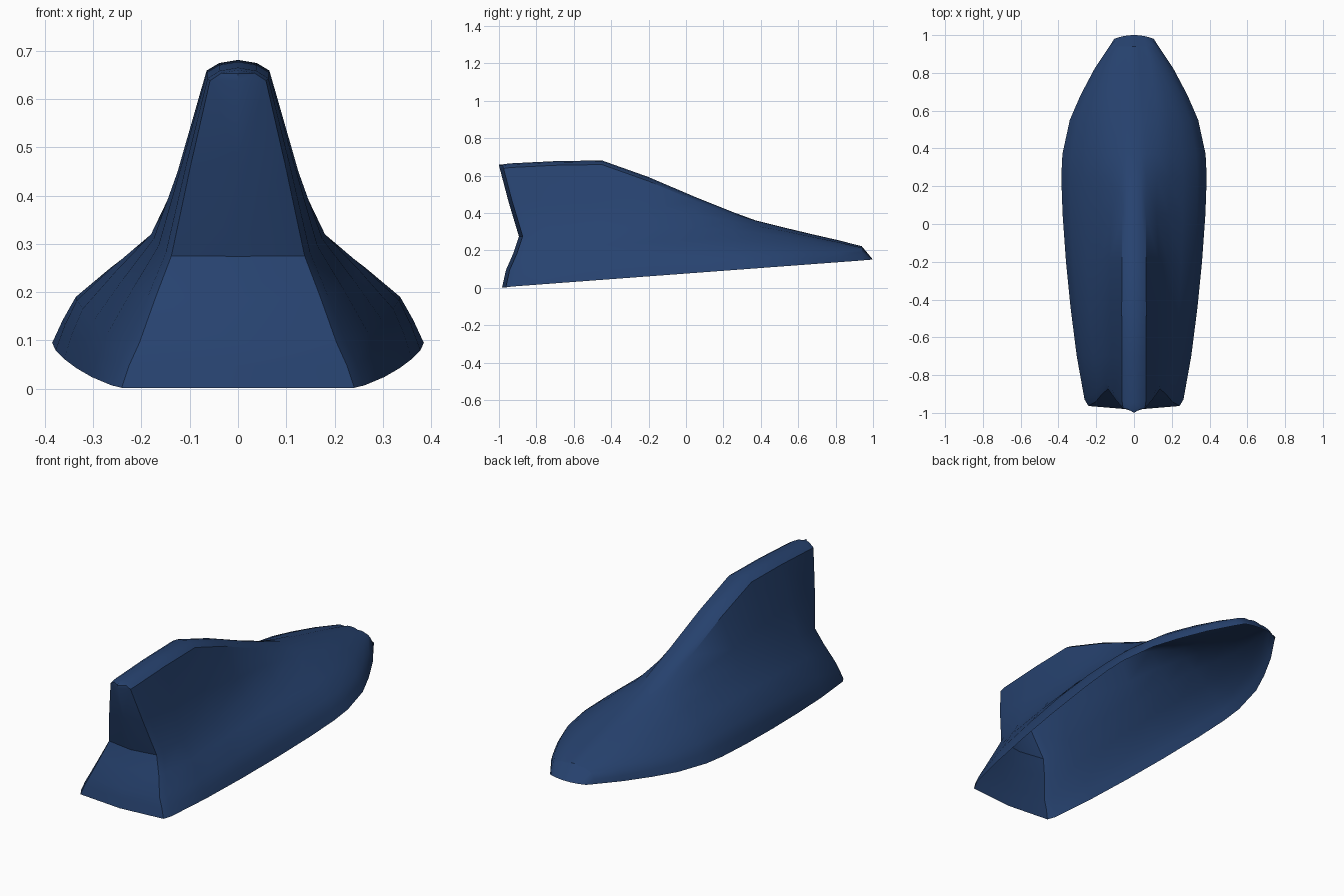
import bpy, bmesh

# Cross-sections along the length:
# y, rim half-width, shoulder x z, waist x z, upper x z, ridge half-width, crest z
SECTIONS = [
    (-0.93, 0.262, 0.222, 0.10, 0.150, 0.28, 0.106, 0.47, 0.063, 0.665),
    (-0.70, 0.303, 0.270, 0.115, 0.165, 0.295, 0.118, 0.46, 0.064, 0.677),
    (-0.45, 0.335, 0.300, 0.14, 0.175, 0.31, 0.125, 0.45, 0.065, 0.681),
    (-0.20, 0.360, 0.322, 0.165, 0.180, 0.32, 0.132, 0.42, 0.064, 0.592),
    (0.05, 0.378, 0.334, 0.183, 0.182, 0.318, 0.120, 0.39, 0.064, 0.485),
    (0.25, 0.385, 0.336, 0.19, 0.188, 0.308, 0.122, 0.355, 0.064, 0.405),
    (0.37, 0.379, 0.330, 0.192, 0.190, 0.295, 0.122, 0.332, 0.064, 0.361),
    (0.55, 0.340, 0.298, 0.193, 0.185, 0.270, 0.122, 0.298, 0.060, 0.316),
    (0.68, 0.284, 0.250, 0.192, 0.165, 0.250, 0.110, 0.271, 0.056, 0.285),
    (0.82, 0.210, 0.186, 0.190, 0.130, 0.228, 0.090, 0.242, 0.048, 0.253),
    (0.94, 0.130, 0.112, 0.192, 0.085, 0.208, 0.062, 0.215, 0.036, 0.222),
]
# Concave curve of the upright end: (z, y shift)
END_CURVE = [(0, 0), (0.1, 0.022), (0.2, 0.066), (0.28, 0.092),
             (0.38, 0.066), (0.47, 0.035), (0.66, -0.015), (1, -0.02)]


def end_shift(z):
    for (z0, d0), (z1, d1) in zip(END_CURVE, END_CURVE[1:]):
        if z <= z1:
            return d0 + (d1 - d0) * (z - z0) / (z1 - z0)
    return 0


def rim_z(y):
    return 0.003 + (y + 0.98) * 0.0745


def half_section(y, w, sx, sz, wx, wz, ux, uz, tx, cz):
    r = rim_z(y)
    drop = 0.022 if cz > 0.4 else 0.008
    lz = r + (sz - r) * 0.5
    return [(w, r), (w * 0.45 + sx * 0.55 + 0.005, lz), (sx, sz),
            ((sx + wx) / 2, (sz + wz) / 2 + 0.003), (wx, wz), (ux, uz),
            (tx, cz - drop), (tx * 0.6, cz - drop * 0.3), (0, cz)]


bm = bmesh.new()
rows = []
first = half_section(*SECTIONS[0])

# Front face: centre line, then rounded corner edge
rows.append([bm.verts.new((0, -0.985 + end_shift(z), max(0, z - 0.006))) for x, z in first])
rows.append([bm.verts.new((x * 0.92, -0.965 + end_shift(z), max(0.0, z - 0.005))) for x, z in first])

# Body rows, the first one following the concave end
for i, s in enumerate(SECTIONS):
    rows.append([bm.verts.new((x, s[0] + (end_shift(z) if i == 0 else 0), z))
                 for x, z in half_section(*s)])

# Nose tip, where every strip runs down to the rim
nose = []
for k in range(9):
    t = 1 - k / 8
    nose.append(bm.verts.new((0.105 * t, 1.0 - 0.02 * t * t, 0.15)))
rows.append(nose)

for a, b in zip(rows, rows[1:]):
    for j in range(8):
        bm.faces.new((a[j], b[j], b[j + 1], a[j + 1]))

# Mirror into a whole open shell
geom = bm.verts[:] + bm.edges[:] + bm.faces[:]
bmesh.ops.mirror(bm, geom=geom, axis='X', merge_dist=0.0001)
bmesh.ops.remove_doubles(bm, verts=bm.verts[:], dist=0.0002)
bmesh.ops.dissolve_degenerate(bm, edges=bm.edges[:], dist=0.0001)
bmesh.ops.recalc_face_normals(bm, faces=bm.faces[:])
top = max(bm.faces, key=lambda f: f.calc_center_median().z)
if top.normal.z < 0:
    bmesh.ops.reverse_faces(bm, faces=bm.faces[:])

mesh = bpy.data.meshes.new("fin_shell")
bm.to_mesh(mesh)
bm.free()
shell = bpy.data.objects.new("fin_shell", mesh)
bpy.context.collection.objects.link(shell)

# Navy paint
navy = bpy.data.materials.new("navy_paint")
navy.diffuse_color = (0.02, 0.055, 0.16, 1)
mesh.materials.append(navy)

bpy.context.view_layer.objects.active = shell
shell.select_set(True)
bpy.ops.object.shade_smooth_by_angle(angle=0.5)
